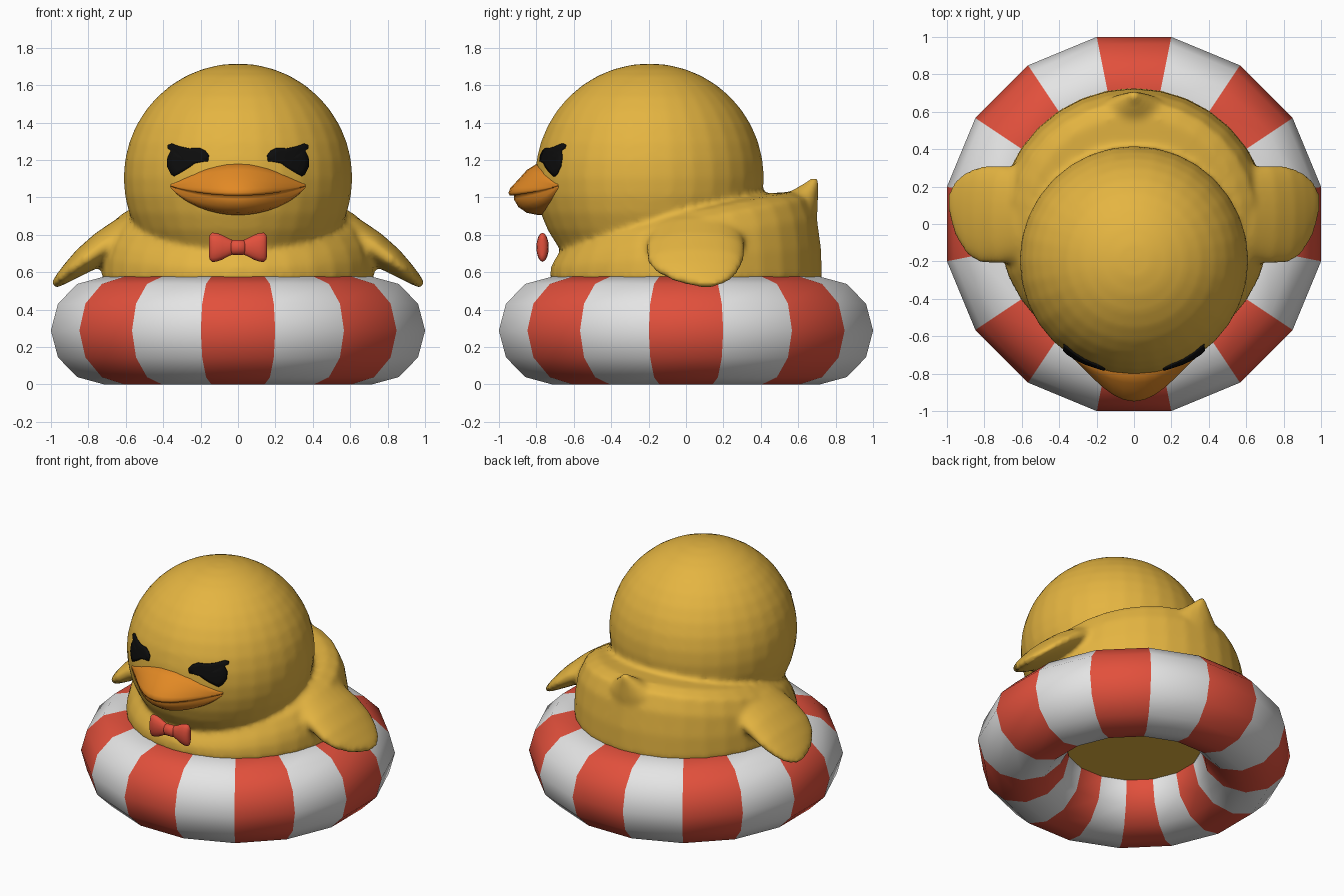
import bpy, bmesh, math
from mathutils import Vector

if "Cube" in bpy.data.objects:
    bpy.data.objects.remove(bpy.data.objects["Cube"])

def material(name, rgb):
    m = bpy.data.materials.new(name)
    m.diffuse_color = (*rgb, 1)
    m.use_nodes = True
    m.node_tree.nodes["Principled BSDF"].inputs["Base Color"].default_value = m.diffuse_color
    return m

YELLOW = material("yellow", (0.78, 0.46, 0.053))
ORANGE = material("orange", (0.76, 0.25, 0.018))
RED = material("red", (0.76, 0.08, 0.045))
WHITE = material("white", (0.78, 0.78, 0.78))
BLACK = material("black", (0.004, 0.004, 0.004))

def finish(bm, name, mats, smooth=True):
    bmesh.ops.recalc_face_normals(bm, faces=bm.faces[:])
    for f in bm.faces:
        f.smooth = smooth
    me = bpy.data.meshes.new(name)
    bm.to_mesh(me)
    bm.free()
    ob = bpy.data.objects.new(name, me)
    for m in mats:
        me.materials.append(m)
    bpy.context.collection.objects.link(ob)
    return ob

def loft(bm, rings, cap=True, closed=False):
    """Bridge equal-length point loops into a skin; returns faces row by row."""
    vs = [[bm.verts.new(p) for p in r] for r in rings]
    n, rows = len(vs[0]), []
    for i in range(len(vs) if closed else len(vs) - 1):
        a, b = vs[i], vs[(i + 1) % len(vs)]
        rows.append([bm.faces.new((a[j], a[(j + 1) % n], b[(j + 1) % n], b[j])) for j in range(n)])
    if cap and not closed:
        bm.faces.new(vs[0][::-1])
        bm.faces.new(vs[-1])
    return rows

def ellipse(c, u, v, n=24):
    c, u, v = Vector(c), Vector(u), Vector(v)
    return [c + u * math.cos(2 * math.pi * k / n) + v * math.sin(2 * math.pi * k / n) for k in range(n)]

# Striped swim ring: 16 x 12 torus, every second segment red
bm = bmesh.new()
rings = []
for i in range(16):
    a = math.radians(-90 - 11.25 + 22.5 * i)
    d = Vector((math.cos(a), math.sin(a), 0))
    rings.append(ellipse(d * 0.73 + Vector((0, 0, 0.288)), d * 0.29, (0, 0, 0.288), 12))
for i, row in enumerate(loft(bm, rings, closed=True)):
    for f in row:
        f.material_index = i % 2
finish(bm, "swim_ring", [RED, WHITE])

# Duck: head, body, tail and wings fused into one soft skin
HEAD, R = Vector((0, -0.195, 1.104)), 0.612
bm = bmesh.new()
sphere = bmesh.ops.create_uvsphere(bm, u_segments=32, v_segments=20, radius=R)
bmesh.ops.translate(bm, verts=sphere["verts"], vec=HEAD)
body = [(0.30, 0.50, 0), (0.45, 0.66, 0), (0.575, 0.728, 0), (0.68, 0.722, 0.05), (0.78, 0.70, 0.11),
        (0.87, 0.655, 0.13), (0.92, 0.58, 0.11), (0.95, 0.40, 0.07)]
loft(bm, [ellipse((0, 0, z), (r, 0, 0), (0, r, tilt), 32) for z, r, tilt in body])
tail = [(0.78, 0.49, 0.30, 0.20), (0.95, 0.55, 0.21, 0.155), (1.03, 0.632, 0.10, 0.075),
        (1.08, 0.675, 0.04, 0.035), (1.11, 0.69, 0.012, 0.012)]
loft(bm, [ellipse((0, y, z), (rx, 0, 0), (0, ry, 0)) for z, y, rx, ry in tail])
# wing stations: x, y, z, half width, half thickness
wing = [(0.45, 0.06, 0.86, 0.24, 0.10), (0.60, 0.055, 0.80, 0.25, 0.10), (0.72, 0.05, 0.735, 0.265, 0.085),
        (0.82, 0.05, 0.665, 0.26, 0.07), (0.89, 0.06, 0.61, 0.225, 0.052), (0.95, 0.085, 0.56, 0.155, 0.034),
        (0.985, 0.11, 0.53, 0.06, 0.018)]
for s in (-1, 1):
    secs = []
    for i, (x, y, z, w, t) in enumerate(wing):
        a, b = wing[max(i - 1, 0)], wing[min(i + 1, len(wing) - 1)]
        d = Vector((b[0] - a[0], 0, b[2] - a[2])).normalized()
        secs.append(ellipse((s * x, y, z), (0, w, 0), (-d.z * t * s, 0, d.x * t)))
    loft(bm, secs)
duck = finish(bm, "duck_body", [YELLOW])
mod = duck.modifiers.new("fuse", "REMESH")
mod.mode = "VOXEL"
mod.voxel_size = 0.018
mod.use_smooth_shade = True
mod = duck.modifiers.new("soften", "SMOOTH")
mod.factor = 0.5
mod.iterations = 6

# Beak: cross-sections swept from corner to corner with a mouth crease
bm = bmesh.new()
secs = []
for i in range(21):
    t = math.sin(math.pi / 2 * (i / 10 - 1)) * 0.995
    q = 1 - t * t
    x = 0.362 * t
    yh = HEAD.y - math.sqrt(R * R - x * x) - 0.002
    e = 0.14 * q * q
    top, mouth, low = 1.07 + 0.11 * q ** 1.2, 1.062 - 0.035 * q, 1.055 - 0.15 * q ** 0.8
    h, g = top - mouth, mouth - low
    prof = [(0.12, top), (0.012, top), (-0.3 * e, top - 0.22 * h), (-0.62 * e, top - 0.55 * h),
            (-0.93 * e, mouth + 0.15 * h), (-e, mouth - 0.02 * g), (-0.95 * e, mouth - 0.15 * g),
            (-0.78 * e, mouth - 0.13 * g), (-0.8 * e, mouth - 0.3 * g), (-0.62 * e, low + 0.35 * g),
            (-0.3 * e, low + 0.1 * g), (0.02, low), (0.12, low)]
    secs.append([Vector((x, yh + dy, z)) for dy, z in prof])
loft(bm, secs)
finish(bm, "beak", [ORANGE])

# Scowling eyes: thin plates wrapped on the head
outline = [(0.155, 1.225), (0.175, 1.25), (0.205, 1.265), (0.26, 1.262), (0.31, 1.272), (0.355, 1.288),
           (0.378, 1.28), (0.378, 1.262), (0.36, 1.25), (0.378, 1.215), (0.38, 1.165), (0.36, 1.125),
           (0.342, 1.112), (0.30, 1.135), (0.26, 1.16), (0.23, 1.182), (0.19, 1.19), (0.16, 1.192)]
cx, cz = 0.29, 1.205

def on_head(x, z, lift):
    r = R + lift
    return Vector((x, HEAD.y - math.sqrt(r * r - x * x - (z - HEAD.z) ** 2), z))

for s, side in ((-1, "right"), (1, "left")):
    bm = bmesh.new()
    rings = [[on_head(s * (cx + (x - cx) * k), cz + (z - cz) * k, lift) for x, z in outline]
             for k, lift in ((1, -0.003), (1, 0.006), (0.7, 0.006), (0.4, 0.006), (0.1, 0.006))]
    loft(bm, rings)
    finish(bm, side + "_eye", [BLACK])

# Bow tie: two flared loops and a knot
bow = [(0.015, 0.034, 0.018), (0.045, 0.045, 0.024), (0.085, 0.066, 0.031), (0.115, 0.077, 0.033),
       (0.138, 0.078, 0.029), (0.151, 0.066, 0.02), (0.156, 0.045, 0.008)]
for s, side in ((-1, "right"), (1, "left")):
    bm = bmesh.new()
    loft(bm, [ellipse((s * x, -0.767, 0.733), (0, hy, 0), (0, 0, hz), 16) for x, hz, hy in bow])
    finish(bm, side + "_bow_loop", [RED])
bm = bmesh.new()
knot = [(-0.04, 0.03, 0.02), (-0.03, 0.04, 0.032), (0.03, 0.04, 0.032), (0.04, 0.03, 0.02)]
loft(bm, [ellipse((x, -0.767, 0.733), (0, hy, 0), (0, 0, hz), 16) for x, hz, hy in knot])
finish(bm, "bow_knot", [RED])
